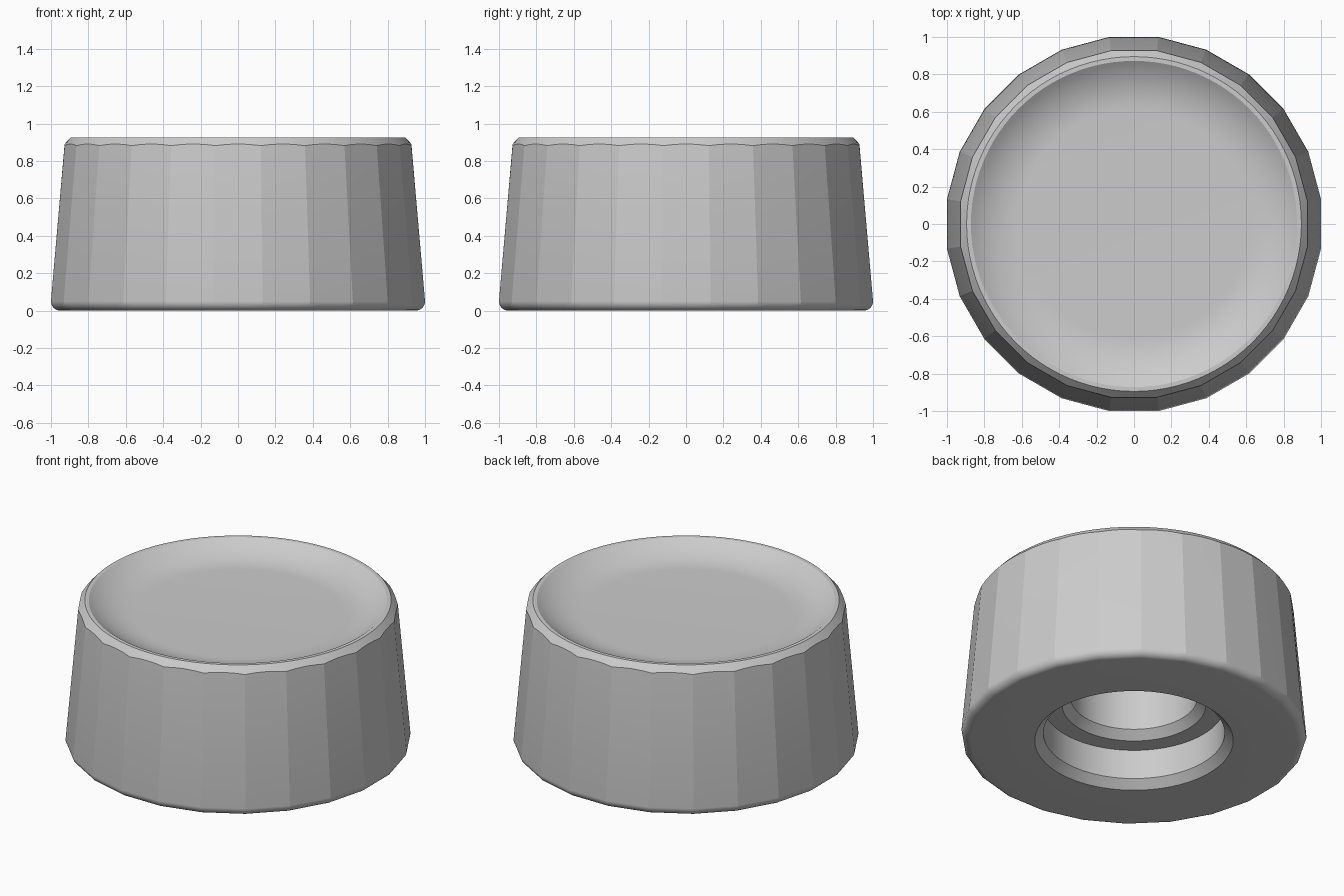
import bpy, bmesh
from math import sin, cos, pi, radians, atan

cube = bpy.data.objects.get("Cube")
if cube:
    bpy.data.objects.remove(cube)

SIDES, SUB = 24, 4
SEG = SIDES * SUB
RIM_R, TOP_Z = 0.895, 0.926
CONE_SLOPE = 1.1


def facet_scale(angle):
    """Stretch that turns a circle into a faceted outline with a flat facing front."""
    step = 2 * pi / SIDES
    return 1 / cos((angle + step / 2) % step - step / 2)


def arc(r, z, radius, start, end, steps):
    return [(r + radius * cos(radians(start + (end - start) * i / steps)),
             z + radius * sin(radians(start + (end - start) * i / steps)))
            for i in range(steps + 1)]


# Stepped socket underneath, from its closed end down to the base
socket = [(0.37, 0.60), (0.37, 0.29), (0.42, 0.24), (0.53, 0.24), (0.53, 0.05), (0.58, 0)]
# Rounded lower edge of the faceted skirt
skirt = arc(0.95, 0.05, 0.05, -90, 0, 8)
# Wavy edge where the round chamfer cuts the facets
shoulder = [(0.927, None)]
# Flat rim, then a shallow dish curving into a level floor
floor_r, lip_r, depth = 0.61, 0.872, 0.087
bend = 2 * atan(depth / (lip_r - floor_r))
dish_radius = (lip_r - floor_r) / sin(bend)
dish = [(floor_r + dish_radius * sin(bend * t / 10),
         TOP_Z - depth + dish_radius * (1 - cos(bend * t / 10))) for t in range(10, -1, -1)]
profile = ([(p, False) for p in socket] + [(p, True) for p in skirt + shoulder]
           + [((RIM_R, TOP_Z), False)] + [(p, False) for p in dish])

bm = bmesh.new()
rings = []
for (r, z), faceted in profile:
    ring = []
    for i in range(SEG):
        a = 2 * pi * i / SEG
        radius = r * facet_scale(a) if faceted else r
        height = TOP_Z - (radius - RIM_R) * CONE_SLOPE if z is None else z
        ring.append(bm.verts.new((radius * cos(a), radius * sin(a), height)))
    rings.append(ring)
for low, high in zip(rings, rings[1:]):
    for i in range(SEG):
        j = (i + 1) % SEG
        bm.faces.new((low[i], low[j], high[j], high[i]))
bm.faces.new(rings[0])
bm.faces.new(rings[-1])
bmesh.ops.recalc_face_normals(bm, faces=bm.faces)

mesh = bpy.data.meshes.new("knob_body")
bm.to_mesh(mesh)
bm.free()
knob = bpy.data.objects.new("knob_body", mesh)
bpy.context.collection.objects.link(knob)

# Single plain grey material
grey = bpy.data.materials.new("plain_grey")
grey.use_nodes = True
colour = (0.60, 0.60, 0.60, 1)
grey.diffuse_color = colour
grey.node_tree.nodes["Principled BSDF"].inputs["Base Color"].default_value = colour
mesh.materials.append(grey)

# Facets stay crisp, the fillet, dish and socket walls stay smooth
bpy.ops.object.select_all(action="DESELECT")
knob.select_set(True)
bpy.context.view_layer.objects.active = knob
bpy.ops.object.shade_smooth_by_angle(angle=radians(14))
